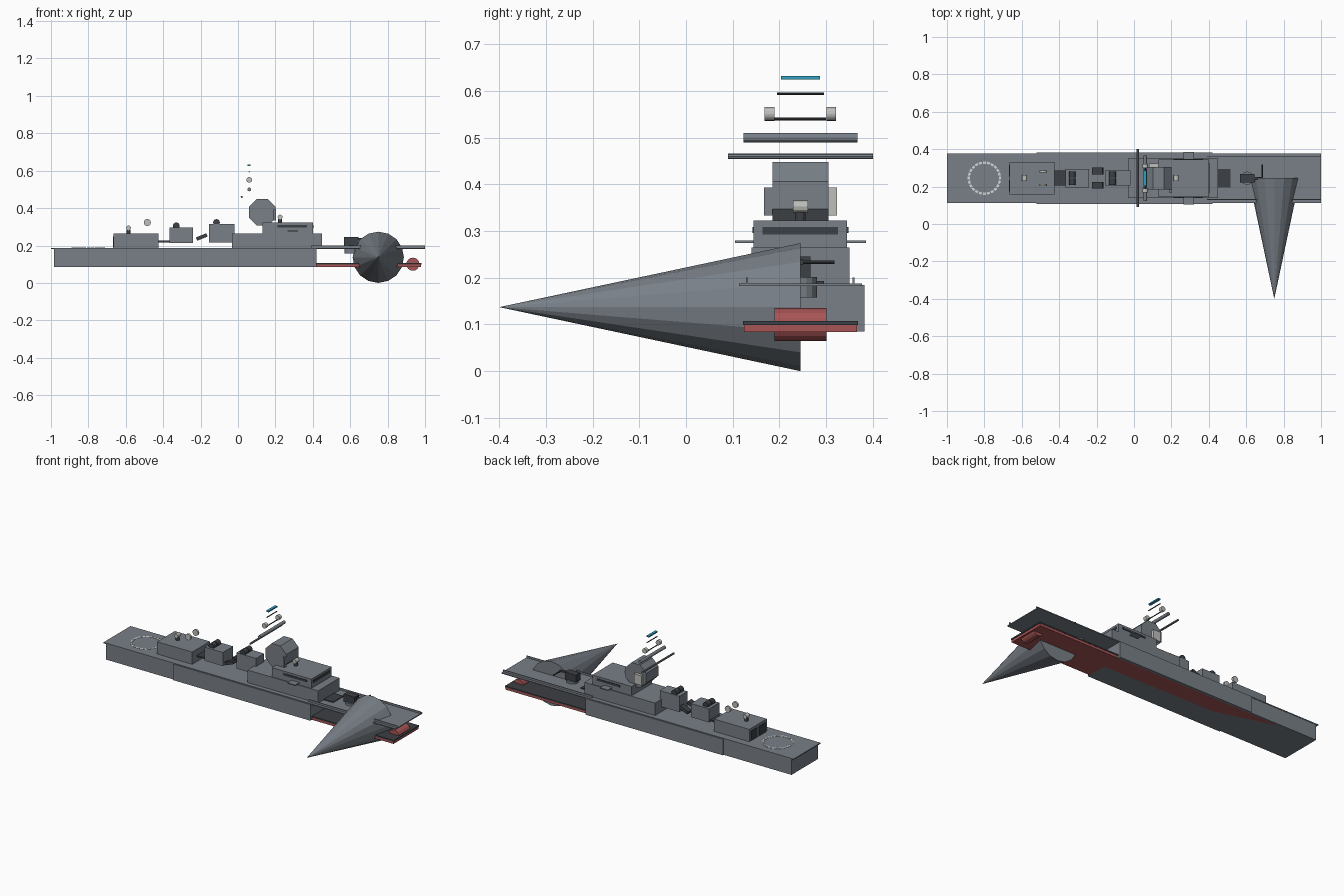
import bpy, bmesh, math
from mathutils import Matrix, Vector

if "Cube" in bpy.data.objects:
    bpy.data.objects.remove(bpy.data.objects["Cube"])

MID = 0.245  # centreline of the ship in y


def material(name, r, g, b):
    m = bpy.data.materials.new(name)
    m.use_nodes = True
    m.diffuse_color = (r, g, b, 1)
    m.node_tree.nodes["Principled BSDF"].inputs["Base Color"].default_value = (r, g, b, 1)
    return m


grey = material("hull_grey", 0.19, 0.215, 0.245)
dark = material("dark_grey", 0.045, 0.05, 0.058)
red = material("antifouling_red", 0.39, 0.09, 0.092)
light = material("light_grey", 0.52, 0.52, 0.50)
white = material("marking_white", 0.68, 0.68, 0.68)
teal = material("teal", 0.03, 0.35, 0.53)


def finish(name, bm, mat):
    mesh = bpy.data.meshes.new(name)
    bm.to_mesh(mesh)
    bm.free()
    mesh.materials.append(mat)
    ob = bpy.data.objects.new(name, mesh)
    bpy.context.collection.objects.link(ob)
    return ob


def box(name, mat, x, y, z, tilt=0):
    """Box from (low, high) ranges, tilted about the y axis."""
    bm = bmesh.new()
    size = [b - a for a, b in (x, y, z)]
    centre = Vector([(a + b) / 2 for a, b in (x, y, z)])
    m = Matrix.Translation(centre) @ Matrix.Rotation(tilt, 4, 'Y') @ Matrix.Diagonal((*size, 1))
    bmesh.ops.create_cube(bm, size=1, matrix=m)
    return finish(name, bm, mat)


def across(width, centre=MID):
    return (centre - width / 2, centre + width / 2)


def tube(name, mat, centre, r, length, axis='Y', sides=16, tip=None, turn=0):
    """Cylinder or cone along the y or z axis."""
    bm = bmesh.new()
    rot = Matrix.Rotation(math.pi / 2 if axis == 'Y' else 0, 4, 'X')
    bmesh.ops.create_cone(bm, cap_ends=True, segments=sides, radius1=r,
                          radius2=r if tip is None else tip, depth=length,
                          matrix=Matrix.Translation(centre) @ rot @ Matrix.Rotation(turn, 4, 'Z'))
    return finish(name, bm, mat)


# Hull and deck
box("aft_hull", grey, (-0.985, -0.52), across(0.26), (0.085, 0.184))
box("mid_hull", grey, (-0.52, 0.42), across(0.274), (0.0845, 0.184))
box("main_deck", grey, (-1, 1), across(0.264), (0.182, 0.188))
box("bow_keel_plate", red, (0.42, 0.978), across(0.242), (0.084, 0.099))
box("bow_waterline_plate", dark, (0.42, 0.982), across(0.246), (0.099, 0.107))
tube("bow_bulb", red, (0.935, MID, 0.1), 0.035, 0.112)
for side in (-1, 1):
    box("bow_bulwark", grey, (0.39, 1), across(0.004, MID + side * 0.114), (0.187, 0.2))

# Bottom paint, tapered at the stern end
bm = bmesh.new()
outline = [(0.42, 0.366), (0.42, 0.245), (-0.35, 0.255), (-0.72, 0.36), (-0.7, 0.366)]
bottom = bm.faces.new([bm.verts.new((x, y, 0.084)) for x, y in outline])
bottom.normal_update()
if bottom.normal.z > 0:
    bottom.normal_flip()
finish("bottom_paint", bm, red)

# Large sideways cone at the bow
tube("bow_cone", grey, (0.75, -0.0775, 0.137), 0.137, 0.645, tip=0)

# Bridge
box("bridge_base", grey, (-0.033, 0.45), across(0.21), (0.187, 0.265))
box("bridge_upper", grey, (0.13, 0.4), across(0.2), (0.265, 0.322))
box("bridge_front_window", dark, (0.397, 0.403), across(0.162), (0.293, 0.309))
for side in (-1, 1):
    box("bridge_side_window", dark, (0.21, 0.37), across(0.006, MID + side * 0.1), (0.296, 0.309))
box("bridge_wing", grey, (0.265, 0.32), across(0.28), (0.274, 0.28))

# Octagonal radar house with side panels
tube("radar_house", grey, (0.13, MID, 0.377), 0.077, 0.12, sides=8, turn=math.pi / 8)
box("right_radar_panel", grey, (0.19, 0.203), across(0.018, MID - 0.069), (0.333, 0.393))
box("left_radar_panel", light, (0.08, 0.13), across(0.018, MID + 0.069), (0.333, 0.393))

# Floating mast parts
tube("yard_lower", grey, (0.02, MID, 0.46), 0.006, 0.31, sides=8)
tube("yard_main", grey, (0.06, MID, 0.5), 0.01, 0.244, sides=12)
tube("yard_thin", dark, (0.06, MID, 0.54), 0.003, 0.11, sides=8)
tube("yard_upper", dark, (0.06, MID, 0.594), 0.003, 0.1, sides=8)
box("mast_sensor", teal, (0.052, 0.068), across(0.084), (0.624, 0.632))
for side in (-1, 1):
    tube("mast_drum", light, (0.06, MID + side * 0.066, 0.551), 0.015, 0.021)

# Close-in guns on the bridge roof and hangar roof
for x, z in ((0.225, 0.322), (-0.585, 0.264)):
    tube("close_gun_mount", dark, (x, MID, z + 0.009), 0.011, 0.02, axis='Z', sides=12)
    tube("close_gun_drum", light, (x, MID, z + 0.03), 0.013, 0.032, sides=12)

# Funnel blocks with exhaust drums
for x, y, z, drum in (((-0.155, -0.02), 0.08, (0.217, 0.315), -0.115),
                      ((-0.365, -0.24), 0.1, (0.213, 0.297), -0.33)):
    box("funnel_block", grey, x, across(y), z)
    for side in (-1, 1):
        tube("exhaust_drum", dark, (drum, MID + side * 0.019, z[1] + 0.008), 0.018, 0.033)

# Missile launchers between the funnels
for side in (-1, 1):
    box("missile_launcher", dark, (-0.224, -0.164), across(0.036, MID + side * 0.038),
        (0.236, 0.255), tilt=-math.radians(22))
box("boat_platform", dark, (-0.425, -0.33), across(0.08), (0.217, 0.226))

# Hangar with doors and dishes
box("hangar", grey, (-0.665, -0.425), across(0.172), (0.187, 0.264))
for side in (-1, 1):
    box("hangar_door", dark, (-0.669, -0.663), across(0.06, MID + side * 0.04), (0.19, 0.248))
    tube("dish", light, (-0.485, MID + side * 0.036, 0.323), 0.019, 0.012)

# Bow gun and missile hatch
box("missile_hatch", dark, (0.45, 0.515), across(0.1), (0.186, 0.193))
tube("gun_barbette", grey, (0.605, MID, 0.18), 0.035, 0.044, axis='Z')
box("gun_turret", dark, (0.567, 0.643), across(0.044), (0.2, 0.245))
box("gun_arm", dark, (0.64, 0.69), across(0.012), (0.227, 0.239))
tube("gun_barrel", dark, (0.685, 0.28, 0.233), 0.004, 0.075, sides=8)

# Dashed landing circle on the stern deck
dashes = 24
for i in range(dashes):
    a = i * math.tau / dashes
    dash = box("landing_circle_dash", white, (-0.006, 0.006), (-0.008, 0.008), (-0.001, 0.001))
    dash.location = (-0.8 + 0.083 * math.cos(a), MID + 0.083 * math.sin(a), 0.1885)
    dash.rotation_euler.z = a
